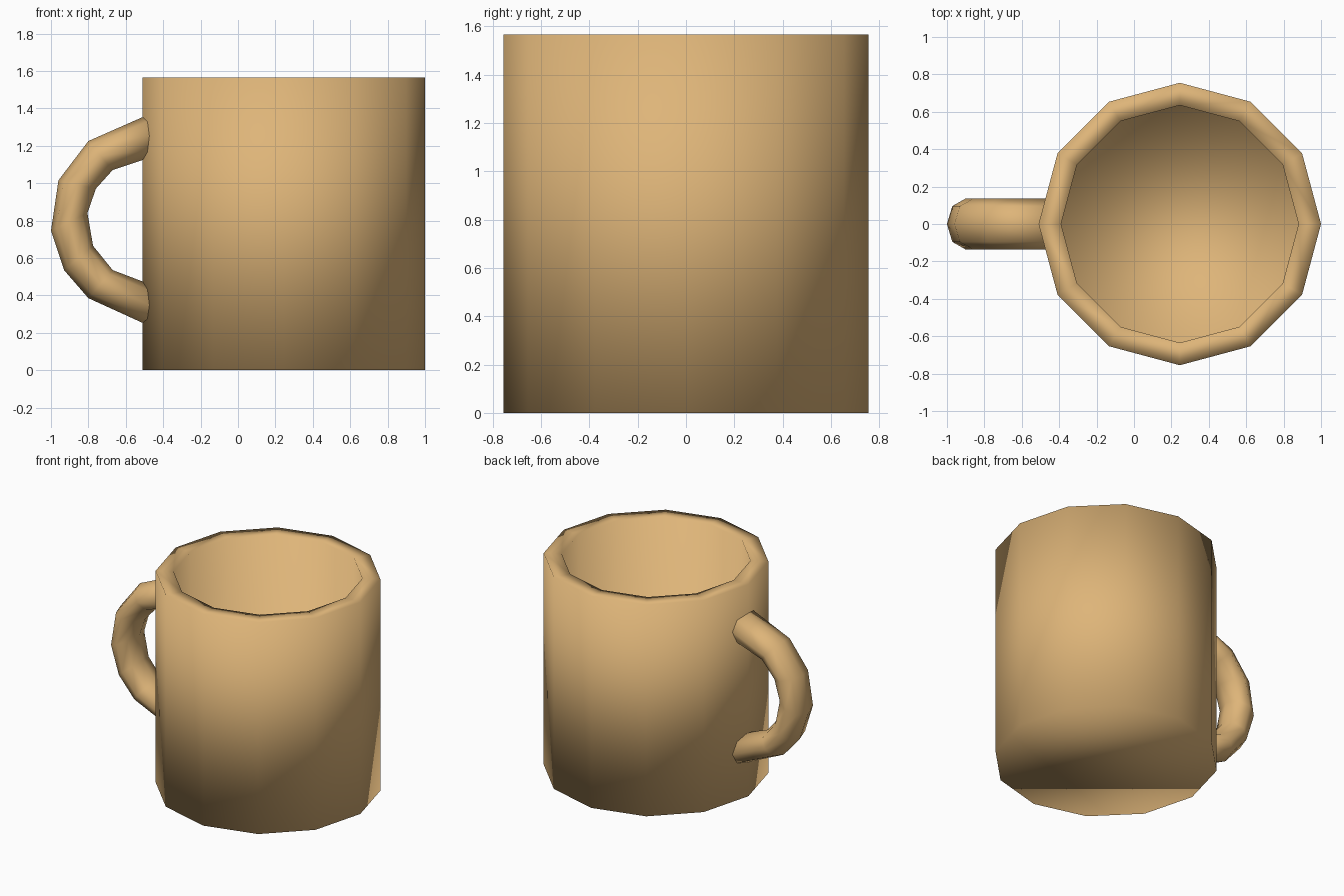
import bpy
import bmesh
from math import sin, cos, tau
from mathutils import Vector

if "Cube" in bpy.data.objects:
    bpy.data.objects.remove(bpy.data.objects["Cube"])

clay = bpy.data.materials.new("tan_ceramic")
clay.diffuse_color = (0.73, 0.46, 0.19, 1)
clay.use_nodes = True
clay.node_tree.nodes["Principled BSDF"].inputs["Base Color"].default_value = clay.diffuse_color


def skin(name, rings):
    """Bridge successive vertex rings into a closed, smooth-shaded solid."""
    bm = bmesh.new()
    loops = [[bm.verts.new(p) for p in ring] for ring in rings]
    n = len(loops[0])
    for a, b in zip(loops, loops[1:]):
        for i in range(n):
            j = (i + 1) % n
            bm.faces.new((a[i], a[j], b[j], b[i]))
    bm.faces.new(loops[0][::-1])
    bm.faces.new(loops[-1])
    bmesh.ops.recalc_face_normals(bm, faces=bm.faces)
    for f in bm.faces:
        f.smooth = True
    mesh = bpy.data.meshes.new(name)
    bm.to_mesh(mesh)
    bm.free()
    mesh.materials.append(clay)
    obj = bpy.data.objects.new(name, mesh)
    bpy.context.collection.objects.link(obj)
    return obj


def circle(r, z, n=12, cx=0.245):
    return [(cx + r * cos(tau * i / n), r * sin(tau * i / n), z) for i in range(n)]


def section(outer, inner, half_width=0.135, n=8):
    """Oval tube ring spanning an outer and an inner point in the xz plane."""
    o, i = Vector((outer[0], 0, outer[1])), Vector((inner[0], 0, inner[1]))
    mid, arm = (o + i) / 2, (o - i) / 2
    side = Vector((0, half_width, 0))
    return [mid + arm * cos(tau * k / n) + side * sin(tau * k / n) for k in range(n)]


# Cup: twelve-sided outer wall, flat rim, hollow inside with a thick floor
cup_profile = [(0.755, 0), (0.755, 1.565), (0.635, 1.565), (0.635, 0.12)]
skin("cup", [circle(r, z) for r, z in cup_profile])

# Handle: outer and inner silhouette points, ends sunk into the wall
handle_path = [
    ((-0.46, 1.375), (-0.46, 1.14)),
    ((-0.80, 1.225), (-0.67, 1.07)),
    ((-0.96, 1.015), (-0.76, 0.97)),
    ((-1.00, 0.745), (-0.805, 0.84)),
    ((-0.93, 0.535), (-0.775, 0.665)),
    ((-0.80, 0.385), (-0.67, 0.535)),
    ((-0.46, 0.23), (-0.46, 0.455)),
]
skin("handle", [section(o, i) for o, i in handle_path])
